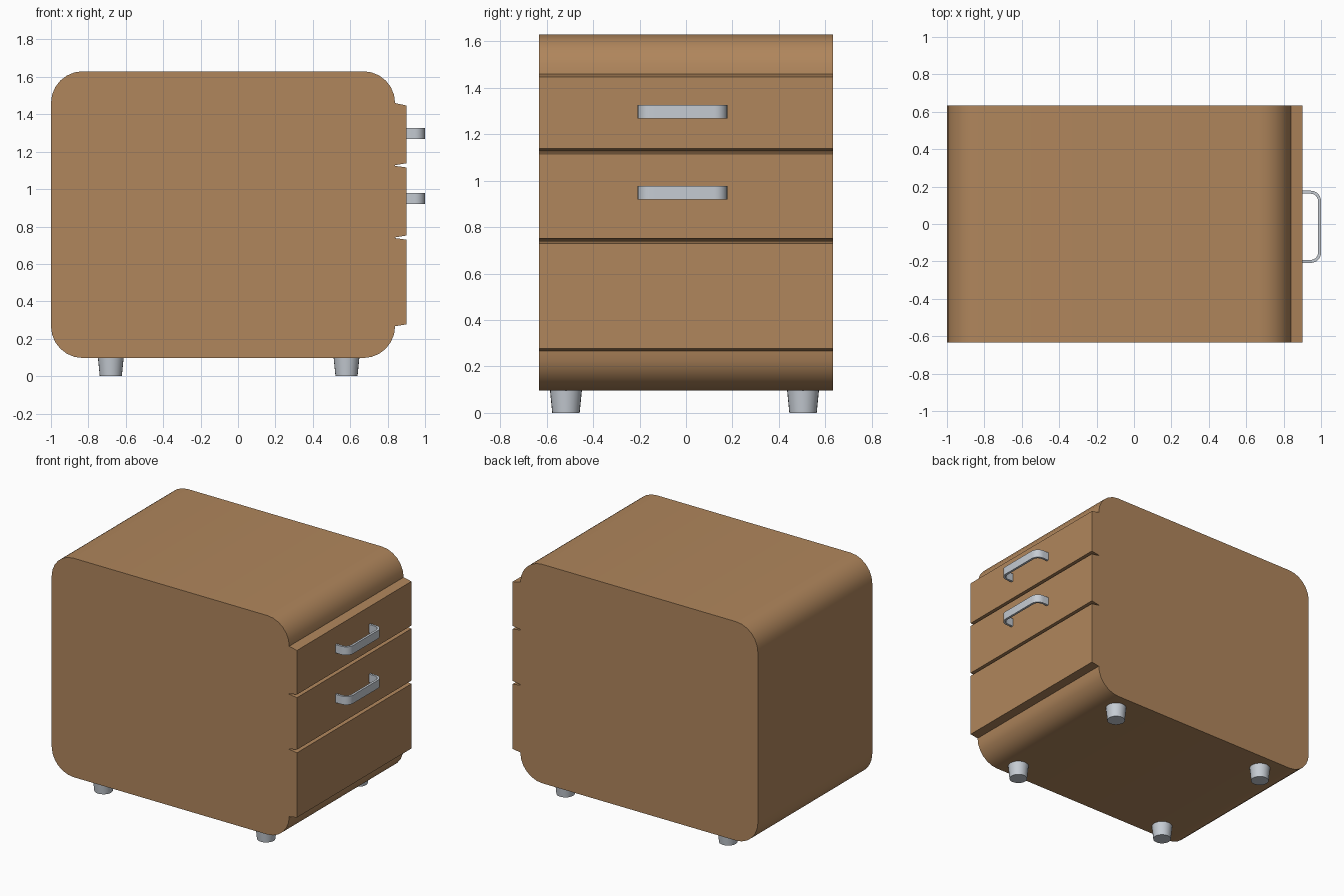
import bpy, bmesh, math

if "Cube" in bpy.data.objects:
    bpy.data.objects.remove(bpy.data.objects["Cube"])


def material(name, rgb):
    m = bpy.data.materials.new(name)
    m.diffuse_color = (*rgb, 1)
    m.use_nodes = True
    m.node_tree.nodes["Principled BSDF"].inputs["Base Color"].default_value = m.diffuse_color
    return m


WOOD = material("warm wood", (0.434, 0.238, 0.107))
METAL = material("brushed metal", (0.56, 0.60, 0.65))


def arc(cx, cy, r, a0, a1, n=6):
    return [(cx + r * math.cos(math.radians(a0 + (a1 - a0) * i / n)),
             cy + r * math.sin(math.radians(a0 + (a1 - a0) * i / n)))
            for i in range(n + 1)]


def finish(name, bm, mat, angle=35):
    bmesh.ops.recalc_face_normals(bm, faces=bm.faces)
    me = bpy.data.meshes.new(name)
    bm.to_mesh(me)
    bm.free()
    me.materials.append(mat)
    ob = bpy.data.objects.new(name, me)
    bpy.context.collection.objects.link(ob)
    bpy.ops.object.select_all(action='DESELECT')
    ob.select_set(True)
    bpy.context.view_layer.objects.active = ob
    bpy.ops.object.shade_smooth_by_angle(angle=math.radians(angle))
    return ob


def extrude(name, points, offset, mat):
    """Close a 3D outline into a face and extrude it along offset."""
    bm = bmesh.new()
    face = bm.faces.new([bm.verts.new(p) for p in points])
    out = bmesh.ops.extrude_face_region(bm, geom=[face], use_keep_orig=True)
    verts = [v for v in out["geom"] if isinstance(v, bmesh.types.BMVert)]
    bmesh.ops.translate(bm, verts=verts, vec=offset)
    return finish(name, bm, mat)


# Cabinet body: rounded side profile with raised drawer fronts and grooves
R, HALF_Y = 0.17, 0.633
LEFT, CASE, FRONT, LOW, TOP = -1.0, 0.84, 0.90, 0.097, 1.63
profile = arc(LEFT + R, LOW + R, R, 180, 270)
profile += arc(CASE - R, LOW + R, R, 270, 360)
profile += [(FRONT, 0.277)]
for z in (0.74, 1.126):
    profile += [(FRONT, z - 0.01), (CASE, z - 0.002),
                (CASE, z + 0.002), (FRONT, z + 0.012)]
profile += [(FRONT, 1.447)]
profile += arc(CASE - R, TOP - R, R, 0, 90)
profile += arc(LEFT + R, TOP - R, R, 90, 180)
extrude("cabinet_body", [(x, -HALF_Y, z) for x, z in profile],
        (0, 2 * HALF_Y, 0), WOOD)

# Drawer handles: flat bars bent into a rounded bracket
Y0, Y1, T, RH = -0.208, 0.178, 0.016, 0.055
outer = ([(FRONT - 0.002, Y0)] + arc(1 - RH, Y0 + RH, RH, -90, 0)
         + arc(1 - RH, Y1 - RH, RH, 0, 90) + [(FRONT - 0.002, Y1)])
inner = ([(FRONT - 0.002, Y0 + T)] + arc(1 - RH, Y0 + RH, RH - T, -90, 0)
         + arc(1 - RH, Y1 - RH, RH - T, 0, 90) + [(FRONT - 0.002, Y1 - T)])
for name, z in (("top_drawer_handle", 1.268), ("middle_drawer_handle", 0.92)):
    extrude(name, [(x, y, z) for x, y in outer + inner[::-1]],
            (0, 0, 0.058), METAL)

# Feet: short tapered cylinders
for xn, x in (("back", -0.68), ("drawer_side", 0.58)):
    for yn, y in (("left", -0.517), ("right", 0.504)):
        bm = bmesh.new()
        bmesh.ops.create_cone(bm, cap_ends=True, segments=24, radius1=0.059,
                              radius2=0.069, depth=0.1)
        bmesh.ops.translate(bm, verts=bm.verts, vec=(x, y, 0.05))
        finish(f"{xn}_{yn}_foot", bm, METAL)
